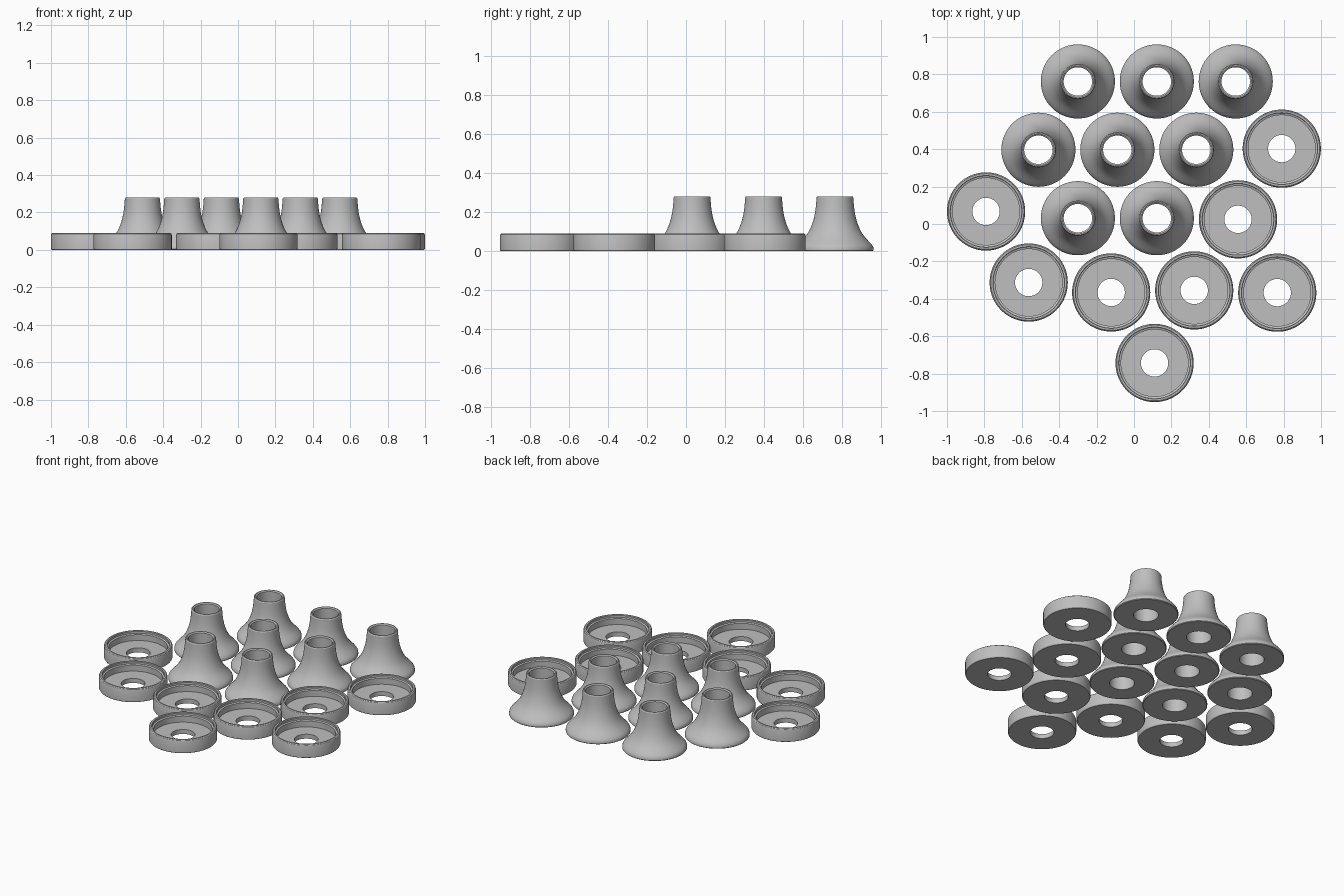
import bpy, bmesh, math

if "Cube" in bpy.data.objects:
    bpy.data.objects.remove(bpy.data.objects["Cube"])

SEGMENTS = 96

grey = bpy.data.materials.new("plain grey")
grey.diffuse_color = (0.52, 0.52, 0.52, 1)
grey.use_nodes = True
grey.node_tree.nodes["Principled BSDF"].inputs["Base Color"].default_value = grey.diffuse_color


def lathe(name, profile):
    """Revolve a closed (radius, height) profile around z."""
    bm = bmesh.new()
    verts = [bm.verts.new((r, 0, z)) for r, z in profile]
    edges = [bm.edges.new((v, verts[(i + 1) % len(verts)])) for i, v in enumerate(verts)]
    bmesh.ops.spin(bm, geom=verts + edges, cent=(0, 0, 0), axis=(0, 0, 1),
                   angle=math.tau, steps=SEGMENTS, use_merge=True)
    bmesh.ops.remove_doubles(bm, verts=bm.verts, dist=1e-5)
    bmesh.ops.recalc_face_normals(bm, faces=bm.faces)
    mesh = bpy.data.meshes.new(name)
    bm.to_mesh(mesh)
    bm.free()
    mesh.materials.append(grey)
    return mesh


def place(name, mesh, spots):
    for i, (x, y) in enumerate(spots):
        ob = bpy.data.objects.new(f"{name}_{i + 1}", mesh)
        ob.location = (x, y, 0)
        bpy.context.collection.objects.link(ob)
    # smooth the shared mesh once
    bpy.ops.object.select_all(action='DESELECT')
    ob.select_set(True)
    bpy.context.view_layer.objects.active = ob
    bpy.ops.object.shade_smooth_by_angle(angle=math.radians(30))


# Flared collar with a straight bore
flare = lathe("flared_collar", [
    (0.076, 0.0), (0.194, 0.0), (0.198, 0.004), (0.198, 0.014), (0.195, 0.024),
    (0.187, 0.035), (0.174, 0.049), (0.159, 0.065), (0.146, 0.081), (0.135, 0.098),
    (0.125, 0.118), (0.116, 0.141), (0.108, 0.167), (0.102, 0.195), (0.098, 0.225),
    (0.095, 0.258), (0.094, 0.274), (0.090, 0.280), (0.084, 0.280), (0.076, 0.274)])

# Shallow cup: thin floor with a hole, stepped rim, bevelled outer edges
cup = lathe("ring_cup", [
    (0.073, 0.0), (0.205, 0.0), (0.209, 0.006), (0.209, 0.080), (0.207, 0.086),
    (0.202, 0.090), (0.192, 0.090), (0.189, 0.087), (0.189, 0.074), (0.179, 0.070),
    (0.179, 0.030), (0.073, 0.030)])

# Collars in staggered rows: (y, x of first, count)
rows = [(0.762, -0.30, 3), (0.397, -0.511, 3), (0.031, -0.30, 2)]
place("flared_collar", flare,
      [(x0 + 0.422 * i, y) for y, x0, n in rows for i in range(n)])

# Loosely scattered cups
place("ring_cup", cup, [
    (0.79, 0.403), (-0.791, 0.067), (0.556, 0.025), (-0.563, -0.313),
    (-0.122, -0.366), (0.322, -0.355), (0.766, -0.367), (0.11, -0.743)])
